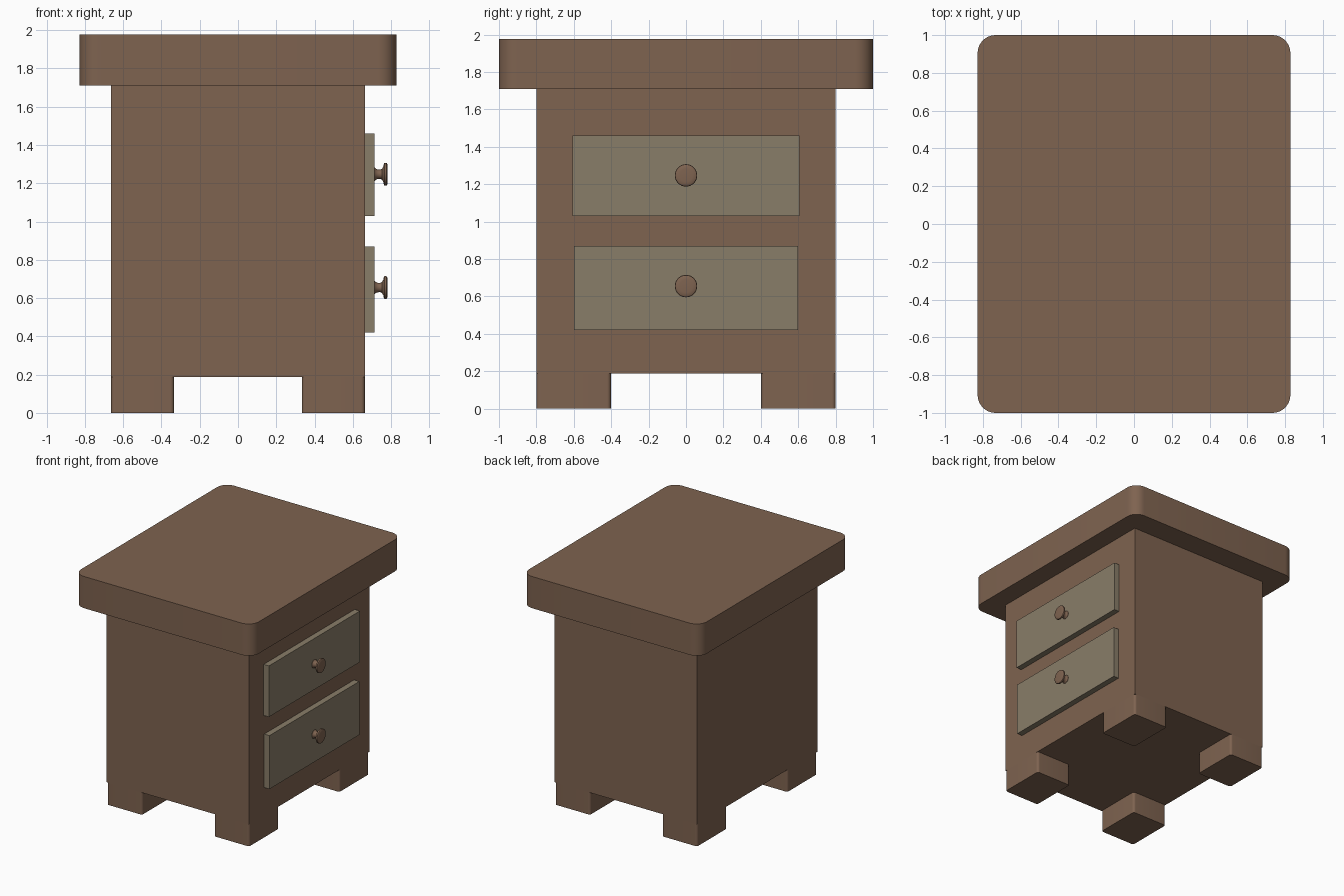
import bpy, bmesh
from math import radians, sin, cos, pi

if "Cube" in bpy.data.objects:
    bpy.data.objects.remove(bpy.data.objects["Cube"])


def material(name, color):
    m = bpy.data.materials.new(name)
    m.diffuse_color = (*color, 1)
    m.use_nodes = True
    m.node_tree.nodes["Principled BSDF"].inputs["Base Color"].default_value = m.diffuse_color
    return m


wood = material("brown_wood", (0.21, 0.125, 0.08))
pale = material("pale_wood", (0.25, 0.205, 0.14))


def finish(bm, name, mat, smooth=False):
    bmesh.ops.recalc_face_normals(bm, faces=bm.faces)
    mesh = bpy.data.meshes.new(name)
    bm.to_mesh(mesh)
    bm.free()
    mesh.materials.append(mat)
    ob = bpy.data.objects.new(name, mesh)
    bpy.context.collection.objects.link(ob)
    if smooth:
        bpy.ops.object.select_all(action='DESELECT')
        ob.select_set(True)
        bpy.context.view_layer.objects.active = ob
        bpy.ops.object.shade_smooth_by_angle(angle=radians(35))
    return ob


def box(name, x, y, z, mat, radius=0):
    """Box from (min, max) ranges, with optional rounded vertical corners."""
    bm = bmesh.new()
    bmesh.ops.create_cube(bm, size=1)
    for v in bm.verts:
        v.co = [(a + b) / 2 + c * (b - a) for c, (a, b) in zip(v.co, (x, y, z))]
    if radius:
        upright = [e for e in bm.edges
                   if abs(e.verts[0].co.z - e.verts[1].co.z) > 1e-4]
        bmesh.ops.bevel(bm, geom=upright, offset=radius, segments=8,
                        profile=0.5, affect='EDGES')
    return finish(bm, name, mat, radius > 0)


def knob(name, x, z):
    """Turned knob: (distance out, radius) profile spun about the x axis."""
    profile = [(-0.01, 0.036), (0.002, 0.035), (0.008, 0.029), (0.018, 0.025),
               (0.03, 0.024), (0.04, 0.028), (0.047, 0.04), (0.05, 0.054),
               (0.053, 0.059), (0.059, 0.06), (0.065, 0.058), (0.068, 0.053),
               (0.07, 0.035)]
    n = 32
    bm = bmesh.new()
    rings = [[bm.verts.new((x + d, r * cos(2 * pi * i / n), z + r * sin(2 * pi * i / n)))
              for i in range(n)] for d, r in profile]
    for a, b in zip(rings, rings[1:]):
        for i in range(n):
            j = (i + 1) % n
            bm.faces.new((a[i], a[j], b[j], b[i]))
    bm.faces.new(rings[0])
    bm.faces.new(rings[-1])
    return finish(bm, name, wood, True)


# Cabinet and rounded top
box("cabinet_body", (-0.663, 0.663), (-0.8, 0.8), (0.187, 1.71), wood)
box("table_top", (-0.828, 0.828), (-1, 1), (1.71, 1.977), wood, 0.095)

# Four block feet
for sx, xn in ((-1, "left"), (1, "right")):
    for sy, yn in ((-1, "front"), (1, "back")):
        box(f"{yn}_{xn}_foot", sorted((sx * 0.334, sx * 0.663)),
            sorted((sy * 0.402, sy * 0.8)), (0, 0.187), wood, 0.02)

# Drawers with knobs on the right side
for level, half, z0, z1, kz in (("upper", 0.606, 1.03, 1.46, 1.247),
                                ("lower", 0.598, 0.42, 0.87, 0.655)):
    box(f"{level}_drawer_front", (0.65, 0.712), (-half, half), (z0, z1), pale)
    knob(f"{level}_knob", 0.712, kz)
